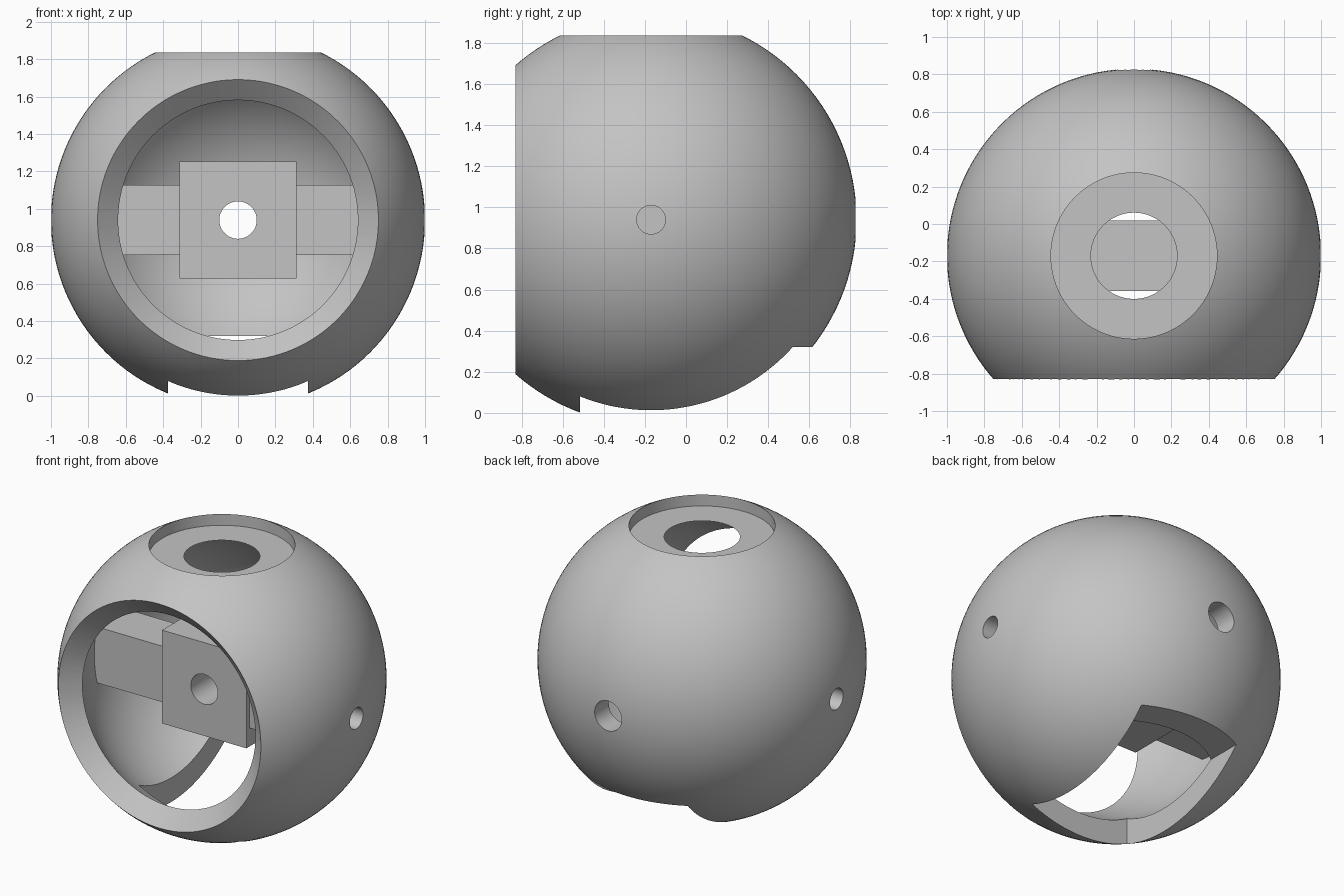
import bpy
from math import pi
from mathutils import Vector

if "Cube" in bpy.data.objects:
    bpy.data.objects.remove(bpy.data.objects["Cube"], do_unlink=True)

CENTRE = Vector((0, -0.17, 0.94))

grey = bpy.data.materials.new("plain grey")
grey.use_nodes = True
grey.diffuse_color = (0.55, 0.55, 0.55, 1)
grey.node_tree.nodes["Principled BSDF"].inputs["Base Color"].default_value = (0.55, 0.55, 0.55, 1)


def finish(name):
    obj = bpy.context.object
    obj.name = name
    bpy.ops.object.transform_apply(location=False, rotation=True, scale=True)
    obj.data.materials.append(grey)
    return obj


def ball(name, radius):
    bpy.ops.mesh.primitive_uv_sphere_add(segments=128, ring_count=64, radius=radius, location=CENTRE)
    return finish(name)


def box(name, low, high):
    """Box between two corners measured from the ball centre."""
    low, high = Vector(low), Vector(high)
    bpy.ops.mesh.primitive_cube_add(size=1, location=CENTRE + (low + high) / 2)
    bpy.context.object.scale = high - low
    return finish(name)


def cone(name, r1, r2, start, end, axis):
    """Cone or cylinder along an axis, from start to end distance off the ball centre."""
    axis = Vector(axis)
    bpy.ops.mesh.primitive_cone_add(vertices=96, radius1=r1, radius2=r2, depth=end - start,
                                    location=CENTRE + axis * (start + end) / 2,
                                    rotation=axis.to_track_quat('Z', 'Y').to_euler())
    return finish(name)


def combine(target, tool, operation):
    mod = target.modifiers.new("combine", 'BOOLEAN')
    mod.operation = operation
    mod.solver = 'EXACT'
    mod.object = tool
    bpy.context.view_layer.objects.active = target
    bpy.ops.object.modifier_apply(modifier=mod.name)
    bpy.data.objects.remove(tool, do_unlink=True)


# Hollow ball with a bevelled front opening
shell = ball("ball_shell", 1.0)
combine(shell, ball("cavity", 0.852), 'DIFFERENCE')
combine(shell, cone("front_opening", 0.53, 1.2376, 0.46, 1.1, (0, -1, 0)), 'DIFFERENCE')

# Crossbar with a square centre block
bar = box("crossbar", (-0.9, -0.156, -0.1875), (0.9, 0.156, 0.1875))
combine(bar, box("centre_block", (-0.3125, -0.1875, -0.3125), (0.3125, 0.1875, 0.3125)), 'UNION')
combine(shell, bar, 'UNION')

# Top recess, whose floor breaks into the cavity
combine(shell, cone("top_recess", 0.444, 0.444, 0.82, 1.2, (0, 0, 1)), 'DIFFERENCE')

# Bore through the block and the back wall
combine(shell, cone("centre_bore", 0.1, 0.1, -0.4, 1.2, (0, 1, 0)), 'DIFFERENCE')

# Blind side holes
for side in (-1, 1):
    combine(shell, cone("side_hole", 0.07, 0.07, 0.6, 1.2, (side, 0, 0)), 'DIFFERENCE')

# Slot under the ball, open at the back
combine(shell, box("bottom_slot", (-0.375, -0.345, -1.3), (0.375, 1.2, -0.62)), 'DIFFERENCE')

bpy.ops.object.select_all(action='DESELECT')
shell.select_set(True)
bpy.context.view_layer.objects.active = shell
bpy.ops.object.shade_smooth_by_angle(angle=pi / 7)
